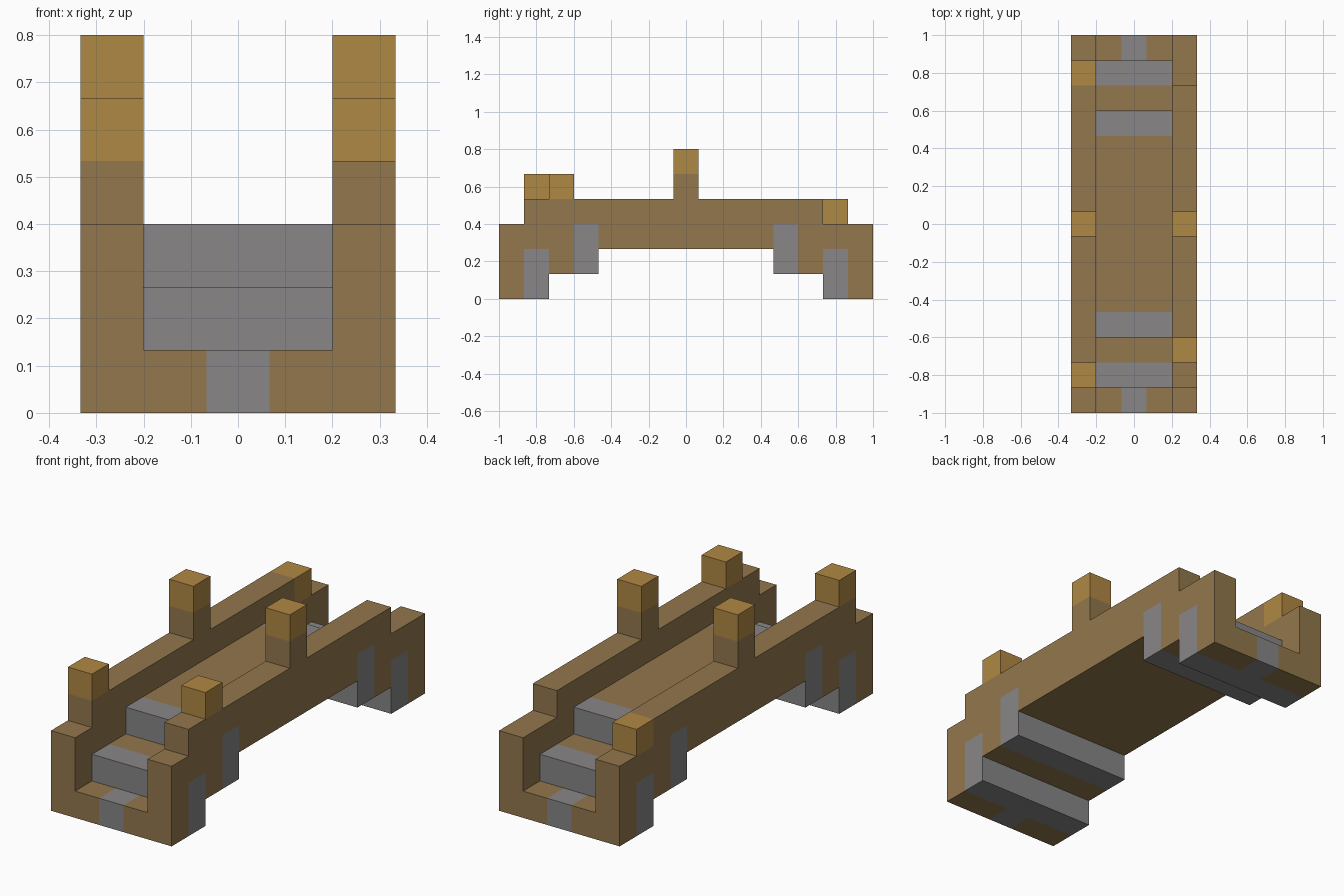
import bpy, bmesh, math
from mathutils import Vector

cube = bpy.data.objects.get("Cube")
if cube:
    bpy.data.objects.remove(cube, do_unlink=True)

U = 2 / 15                      # one block
WIDE, LONG = 5, 15              # footprint in blocks


def material(name, rgb):
    m = bpy.data.materials.new(name)
    m.use_nodes = True
    m.diffuse_color = (*rgb, 1)
    m.node_tree.nodes["Principled BSDF"].inputs["Base Color"].default_value = (*rgb, 1)
    return m


wood = material("brown wood", (0.288, 0.184, 0.074))
stone = material("grey stone", (0.246, 0.238, 0.242))
gold = material("ochre lantern", (0.434, 0.246, 0.058))

cells, parts = {}, {}           # block position -> part, part -> material


def block(part, mat, xs, ys, zs):
    """Fill a block range (end excluded); later parts replace earlier ones."""
    parts[part] = mat
    for x in range(*xs):
        for y in range(*ys):
            for z in range(*zs):
                cells[x, y, z] = part


def both_ends(part, mat, xs, ys, zs):
    """Fill the same range at the front and at the back."""
    block("front_" + part, mat, xs, ys, zs)
    block("back_" + part, mat, xs, (LONG - ys[1], LONG - ys[0]), zs)


# Deck and stepped ends
block("deck", wood, (1, 4), (4, 11), (2, 3))
both_ends("lower_step", wood, (1, 4), (0, 1), (0, 1))
both_ends("upper_step", wood, (1, 4), (2, 3), (1, 2))

# Side rails with end blocks and a post in the middle
for side, x, back in (("right", 0, 13), ("left", 4, 13)):
    xs, rail = (x, x + 1), side + "_rail"
    block(rail, wood, xs, (1, back), (2, 4))
    both_ends(side + "_end", wood, xs, (0, 2), (0, 3))
    both_ends(side + "_foot", wood, xs, (2, 4), (1, 3))
    block(side + "_post", wood, xs, (7, 8), (4, 5))
    block(side + "_post_lantern", gold, xs, (7, 8), (5, 6))

# Stone bands across the full width, and the paving at each end
both_ends("outer_band", stone, (0, WIDE), (1, 2), (0, 2))
both_ends("inner_band", stone, (0, WIDE), (3, 4), (1, 3))
both_ends("paving", stone, (2, 3), (0, 1), (0, 1))

# Small lanterns on the rails
block("front_right_lantern", gold, (0, 1), (1, 2), (4, 5))
block("front_left_lantern", gold, (4, 5), (2, 3), (4, 5))
block("back_right_lantern", gold, (0, 1), (13, 14), (3, 4))

# Make each part's outer skin, leaving out faces hidden against neighbours
for part, mat in parts.items():
    bm = bmesh.new()
    for cell in [c for c, p in cells.items() if p == part]:
        centre = Vector(cell) + Vector((0.5, 0.5, 0.5))
        for axis in range(3):
            for sign in (-1, 1):
                n = Vector((0, 0, 0))
                n[axis] = sign
                if tuple(int(a + b) for a, b in zip(cell, n)) in cells:
                    continue
                s = Vector((0, 0, 0))
                s[(axis + 1) % 3] = 1
                t = n.cross(s)
                corners = [centre + (n + a * s + b * t) / 2
                           for a, b in ((-1, -1), (1, -1), (1, 1), (-1, 1))]
                bm.faces.new([bm.verts.new((Vector(c) - Vector((WIDE / 2, LONG / 2, 0))) * U)
                              for c in corners])
    bmesh.ops.remove_doubles(bm, verts=bm.verts[:], dist=0.001)
    bmesh.ops.dissolve_limit(bm, angle_limit=math.radians(1),
                             verts=bm.verts[:], edges=bm.edges[:])
    mesh = bpy.data.meshes.new(part)
    bm.to_mesh(mesh)
    bm.free()
    mesh.materials.append(mat)
    bpy.context.collection.objects.link(bpy.data.objects.new(part, mesh))
